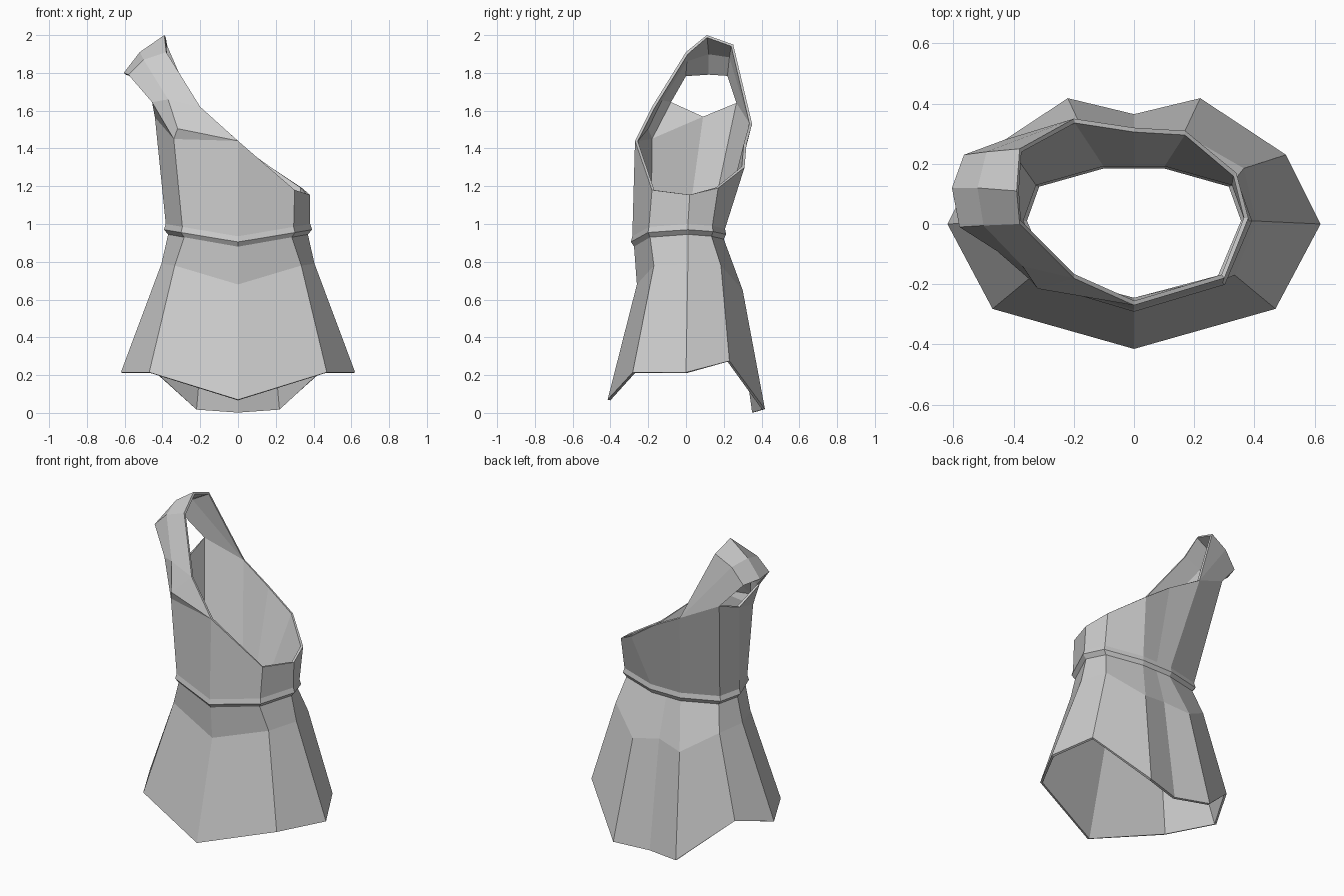
import bpy, bmesh

if "Cube" in bpy.data.objects:
    bpy.data.objects.remove(bpy.data.objects["Cube"])

# Half rings run front centre -> right side -> back centre
HEM = [(0, -.415, .07), (.47, -.282, .215), (.62, 0, .215),
       (.505, .23, .275), (.22, .418, .02), (0, .365, .004)]
HIP = [(0, -.26, .68), (.335, -.17, .78), (.405, .01, .79),
       (.365, .185, .78), (.165, .30, .65), (0, .27, .68)]
WAIST = [(0, -.275, .88), (.285, -.19, .93), (.37, .01, .945),
         (.325, .135, .935), (.1, .2, .92), (0, .2, .92)]

# Slanted neckline ring, from the front centre round by the right side
RIM = [(0, -.27, 1.44), (.30, -.18, 1.18), (.38, .02, 1.155), (.34, .17, 1.19),
       (.17, .31, 1.30), (0, .32, 1.42), (-.2, .35, 1.53), (-.43, .28, 1.64),
       (-.44, .09, 1.565), (-.34, -.19, 1.45)]

# Shoulder strap rows: outer edge, middle, neck edge
STRAP = [[(-.58, -.01, 1.79), (-.50, -.005, 1.87), (-.38, 0, 1.91)],
         [(-.605, .12, 1.80), (-.52, .12, 1.91), (-.39, .11, 2.0)],
         [(-.565, .23, 1.79), (-.49, .24, 1.89), (-.38, .25, 1.95)]]


def full(half):
    return half + [(-x, y, z) for x, y, z in half[-2:0:-1]]


def grow(ring, factor, lift):
    return [(x * factor, y * factor, z + lift) for x, y, z in ring]


bm = bmesh.new()


def add(points):
    return [bm.verts.new(p) for p in points]


# Skirt, waist ridge and bodice
waist = full(WAIST)
ridge = grow(waist, 1.06, .025)
rings = [add(r) for r in (full(HEM), full(HIP), waist, ridge, grow(ridge, .975, .03), RIM)]
for low, high in zip(rings, rings[1:]):
    for i in range(10):
        j = (i + 1) % 10
        bm.faces.new((low[i], low[j], high[j], high[i]))

# Front of the strap, with a fold at its root
rim = rings[-1]
front, back_in, back_out, side, corner = rim[0], rim[6], rim[7], rim[8], rim[9]
fold, fold_top, neck, arm = add([(-.32, -.215, 1.505), (-.37, -.14, 1.66),
                                 (-.2, -.18, 1.62), (-.455, -.09, 1.645)])
rows = [add(r) for r in STRAP]
o0, m0, i0 = rows[0]
o2, m2, i2 = rows[2]
for f in ((corner, front, fold), (front, neck, fold), (corner, fold, fold_top, arm),
          (fold, neck, fold_top), (fold_top, neck, i0, m0), (arm, fold_top, m0, o0),
          (corner, arm, side),
          # back of the strap
          (m2, i2, back_in), (o2, m2, back_in, back_out)):
    bm.faces.new(f)

# Top of the shoulder
for a, b in zip(rows, rows[1:]):
    for k in range(2):
        bm.faces.new((a[k], a[k + 1], b[k + 1], b[k]))

mesh = bpy.data.meshes.new("tunic")
bm.to_mesh(mesh)
bm.free()
tunic = bpy.data.objects.new("tunic", mesh)
bpy.context.collection.objects.link(tunic)

grey = bpy.data.materials.new("grey cloth")
grey.diffuse_color = (.6, .6, .6, 1)
grey.use_nodes = True
grey.node_tree.nodes["Principled BSDF"].inputs["Base Color"].default_value = grey.diffuse_color
mesh.materials.append(grey)

# Cloth thickness, inward
solid = tunic.modifiers.new("thickness", 'SOLIDIFY')
solid.thickness = .015
solid.offset = -1
